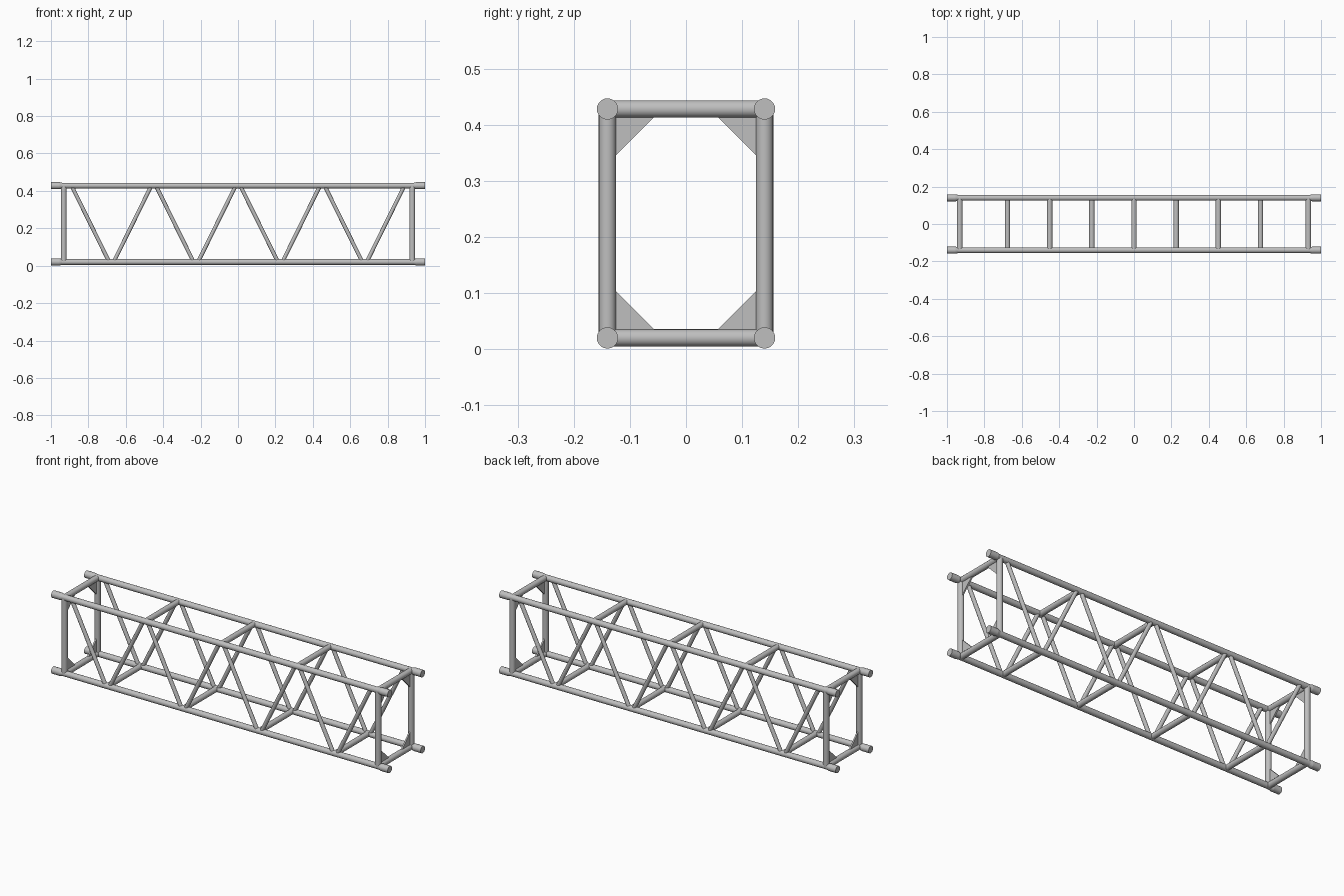
import bpy, bmesh, math
from mathutils import Vector

cube = bpy.data.objects.get("Cube")
if cube:
    bpy.data.objects.remove(cube)

metal = bpy.data.materials.new("brushed_aluminium")
metal.use_nodes = True
metal.diffuse_color = (0.52, 0.52, 0.52, 1)
metal.node_tree.nodes["Principled BSDF"].inputs["Base Color"].default_value = (0.52, 0.52, 0.52, 1)

Y, LOW, HIGH = 0.14, 0.02, 0.428      # chord centre lines
END = 0.932                           # end frame position
TUBE, BRACE, SLEEVE = 0.0155, 0.0105, 0.019


def finish(name, bm, smooth=True):
    mesh = bpy.data.meshes.new(name)
    bmesh.ops.recalc_face_normals(bm, faces=bm.faces)
    bm.to_mesh(mesh)
    bm.free()
    mesh.materials.append(metal)
    obj = bpy.data.objects.new(name, mesh)
    bpy.context.collection.objects.link(obj)
    if smooth:
        bpy.ops.object.select_all(action='DESELECT')
        obj.select_set(True)
        bpy.context.view_layer.objects.active = obj
        bpy.ops.object.shade_smooth_by_angle(angle=math.radians(35))
    return obj


def tube(name, start, end, r1, r2=None):
    """Closed round bar between two points, optionally tapered."""
    a, b = Vector(start), Vector(end)
    bm = bmesh.new()
    bmesh.ops.create_cone(bm, cap_ends=True, segments=20, radius1=r1,
                          radius2=r2 or r1, depth=(b - a).length)
    turn = (b - a).to_track_quat('Z', 'Y').to_matrix()
    bmesh.ops.rotate(bm, matrix=turn, verts=bm.verts)
    bmesh.ops.translate(bm, vec=(a + b) / 2, verts=bm.verts)
    return finish(name, bm)


def gusset(name, x, sy, z, sz):
    """Thin triangular plate in the corner of an end frame."""
    bm = bmesh.new()
    size = 0.083
    corner = [(0, 0), (size, 0), (0, size)]
    pts = [bm.verts.new((x - 0.004, sy * (Y - u), z + sz * v))
           for u, v in [(0, 0), (size + 0.015, 0), (0, size + 0.015)]]
    face = bm.faces.new(pts)
    out = bmesh.ops.extrude_face_region(bm, geom=[face])
    moved = [g for g in out["geom"] if isinstance(g, bmesh.types.BMVert)]
    bmesh.ops.translate(bm, vec=(0.008, 0, 0), verts=moved)
    return finish(name, bm, smooth=False)


# Main chords with coupling sleeves on both ends
for side, y in (("front", -Y), ("back", Y)):
    for level, z in (("lower", LOW), ("upper", HIGH)):
        tag = f"{side}_{level}"
        tube(f"{tag}_chord", (-0.99, y, z), (0.99, y, z), TUBE)
        for end, s in (("left", 1), ("right", -1)):
            tube(f"{tag}_{end}_sleeve", (s * 0.955, y, z), (s, y, z), SLEEVE)
            tube(f"{tag}_{end}_sleeve_taper", (s * 0.94, y, z), (s * 0.955, y, z),
                 TUBE, SLEEVE)

# End frames: posts, cross bars and corner gussets
for end, s in (("left", 1), ("right", -1)):
    x = s * END
    for side, sy in (("front", -1), ("back", 1)):
        tube(f"{end}_{side}_post", (x, sy * Y, LOW), (x, sy * Y, HIGH), TUBE)
        for level, z, sz in (("lower", LOW, 1), ("upper", HIGH, -1)):
            gusset(f"{end}_{side}_{level}_gusset", x, sy, z, sz)
    for level, z in (("lower", LOW), ("upper", HIGH)):
        tube(f"{end}_{level}_end_bar", (x, -Y, z), (x, Y, z), TUBE)

# Cross bars alternate between lower and upper panel points
PITCH = 0.2255
for i in range(-3, 4):
    z = LOW if i % 2 else HIGH
    tube("lower_cross_bar" if i % 2 else "upper_cross_bar",
         (i * PITCH, -Y, z), (i * PITCH, Y, z), 0.0145)

# Zigzag bracing on the front and back
GAP = 0.012
for side, y in (("front", -Y), ("back", Y)):
    for i in range(-4, 4):
        low_start = i % 2
        z0, z1 = (LOW, HIGH) if low_start else (HIGH, LOW)
        tube(f"{side}_diagonal_brace", (i * PITCH + GAP, y, z0),
             ((i + 1) * PITCH - GAP, y, z1), BRACE)
